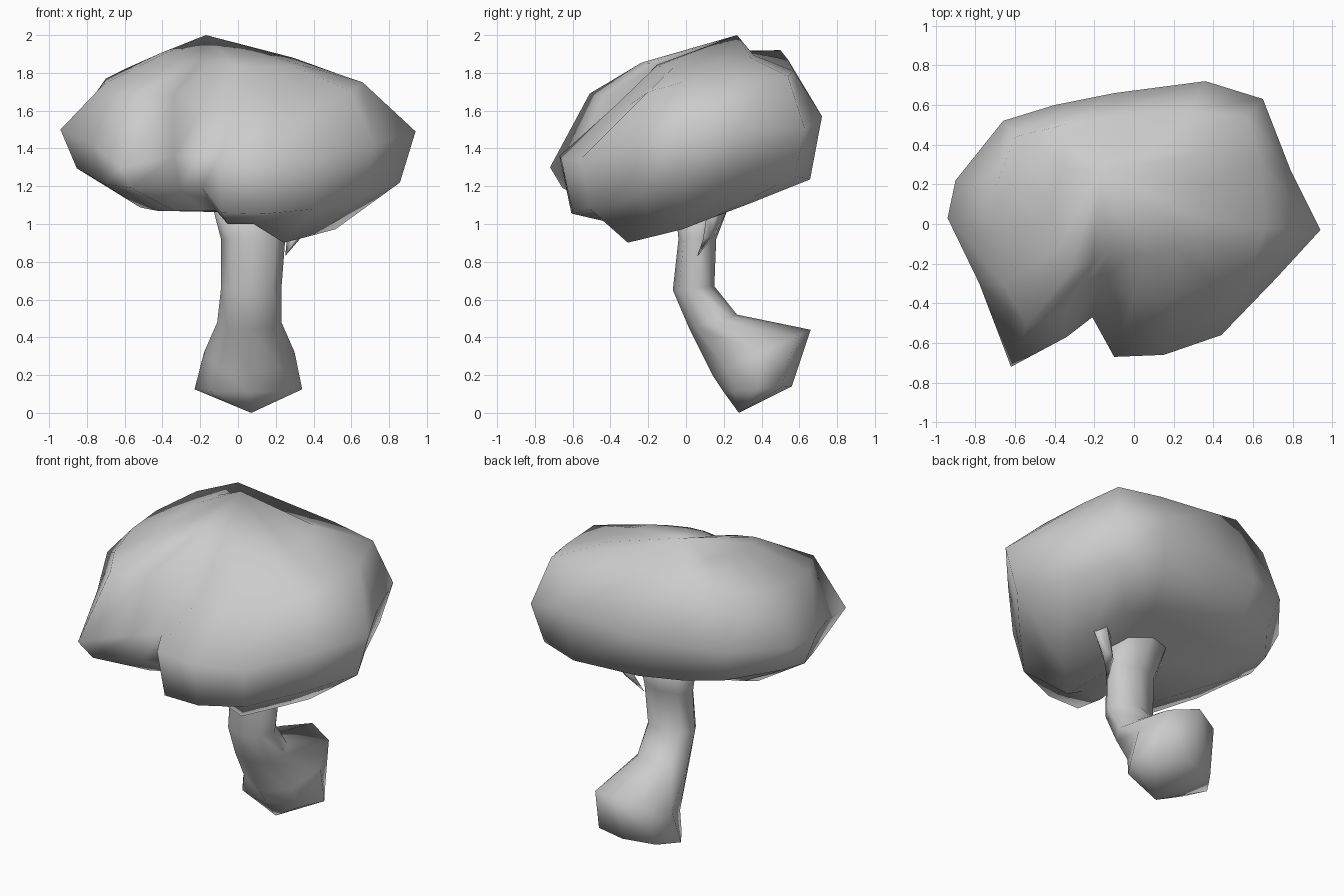
import bpy, bmesh
from math import cos, sin, tau

if "Cube" in bpy.data.objects:
    bpy.data.objects.remove(bpy.data.objects["Cube"])


def loft(name, rings, start=None, end=None):
    """Skin a stack of equal rings, closing the ends with optional tip points."""
    bm = bmesh.new()
    rows = [[bm.verts.new(p) for p in ring] for ring in rings]
    n = len(rows[0])
    for a, b in zip(rows, rows[1:]):
        for i in range(n):
            j = (i + 1) % n
            bm.faces.new((a[i], a[j], b[j], b[i]))
    for row, tip in ((rows[0], start), (rows[-1], end)):
        if tip is None:
            bm.faces.new(row)
        else:
            v = bm.verts.new(tip)
            for i in range(n):
                bm.faces.new((row[i], row[(i + 1) % n], v))
    bmesh.ops.recalc_face_normals(bm, faces=bm.faces)
    mesh = bpy.data.meshes.new(name)
    bm.to_mesh(mesh)
    bm.free()
    for f in mesh.polygons:
        f.use_smooth = True
    ob = bpy.data.objects.new(name, mesh)
    bpy.context.collection.objects.link(ob)
    return ob


# crown: widest outline, counterclockwise from +x, with the front cleft
waist = [(.94, -.03, 1.49), (.79, .27, 1.5), (.65, .63, 1.5), (.36, .72, 1.57),
         (-.1, .66, 1.5), (-.4, .6, 1.5), (-.66, .52, 1.5), (-.9, .22, 1.48),
         (-.94, .03, 1.5), (-.78, -.3, 1.42), (-.62, -.72, 1.3), (-.34, -.57, 1.36),
         (-.21, -.47, 1.36), (-.1, -.67, 1.36), (.15, -.66, 1.34), (.44, -.56, 1.34),
         (.72, -.27, 1.42)]
# crown: shoulder outline, flatter slope on the front right lobe
shoulder = [(.66, -.02, 1.75), (.64, .3, 1.75), (.57, .54, 1.78), (.28, .57, 1.81),
            (-.12, .54, 1.87), (-.35, .5, 1.92), (-.6, .44, 1.82), (-.7, .18, 1.77),
            (-.71, -.05, 1.74), (-.66, -.3, 1.7), (-.54, -.51, 1.69), (-.34, -.44, 1.68),
            (-.18, -.3, 1.62), (0, -.36, 1.63), (.2, -.37, 1.63), (.42, -.3, 1.63),
            (.6, -.2, 1.7)]


def scaled(ring, s, cx, cy, height):
    pts = [(cx + (x - cx) * s, cy + (y - cy) * s) for x, y, z in ring]
    return [(x, y, height(x, y)) for x, y in pts]


def under_height(x, y):
    z = 1.14 + .14 * y - .04 * x + .16 * x * x
    return max(z, 1.19) if x < -.15 and y < -.2 else z


def base_height(x, y):
    z = 1.03 + .34 * y - .1 * x
    if x < -.1:
        return max(z, 1.07)
    return max(z, 1.0) if x < .12 else z


top = scaled(shoulder, .55, -.05, .1, lambda x, y: 1.86 + .12 * y - .07 * x)
under = scaled(waist, .91, .02, .02, under_height)
base = scaled(waist, .55, 0, 0, base_height)
loft("crown", [base, under, waist, shoulder, top], (.05, .08, 1.06), (-.17, .27, 2.0))


# trunk: each section = centre x, half width, front (y, z), back (y, z)
def section(cx, hw, front, back, n=8):
    out = []
    for i in range(n):
        a = tau * i / n
        t = (1 + sin(a)) / 2
        out.append((cx + hw * cos(a),
                    front[0] + (back[0] - front[0]) * t,
                    front[1] + (back[1] - front[1]) * t))
    return out


trunk = [section(.05, .2, (-.06, 1.12), (.26, 1.18)),
         section(.08, .17, (-.04, .92), (.16, .92)),
         section(.07, .16, (-.07, .65), (.15, .67)),
         section(.06, .17, (.02, .44), (.27, .52)),
         section(.06, .24, (.14, .2), (.66, .44)),
         section(.055, .285, (.2, .11), (.56, .14))]
loft("trunk", trunk, None, (.07, .28, 0))

# small twig between trunk and crown
twig = [section(.42, .08, (.12, 1.12), (.24, 1.12), 4),
        section(.3, .04, (.09, .92), (.16, .95), 4)]
loft("twig", twig, None, (.25, .06, .83))
